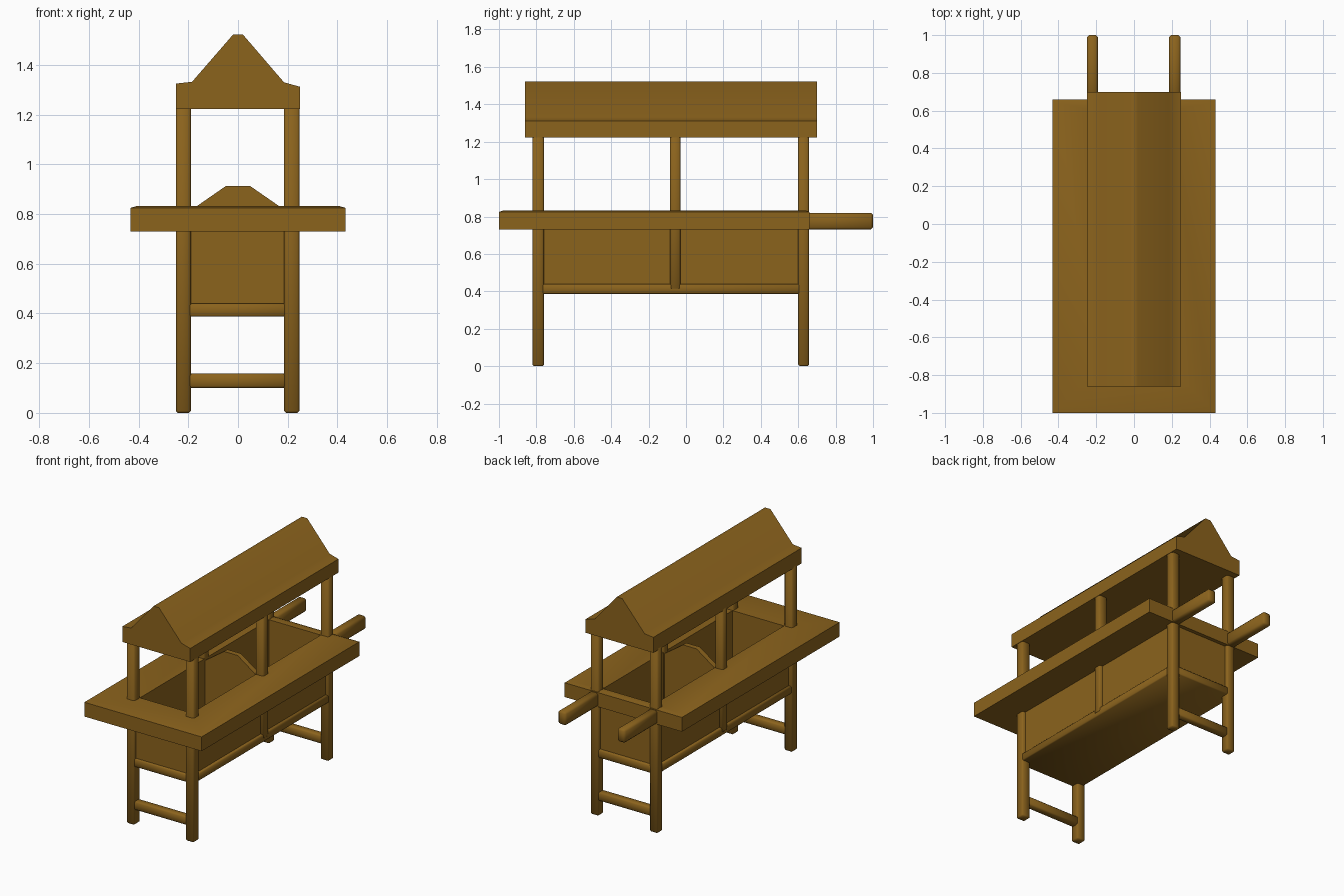
import bpy, bmesh, math

if "Cube" in bpy.data.objects:
    bpy.data.objects.remove(bpy.data.objects["Cube"])

wood = bpy.data.materials.new("brown_wood")
wood.diffuse_color = (0.26, 0.125, 0.012, 1)
wood.use_nodes = True
wood.node_tree.nodes["Principled BSDF"].inputs["Base Color"].default_value = wood.diffuse_color


def finish(name, bm, bevel=0.0):
    bmesh.ops.recalc_face_normals(bm, faces=bm.faces[:])
    me = bpy.data.meshes.new(name)
    bm.to_mesh(me)
    bm.free()
    me.materials.append(wood)
    ob = bpy.data.objects.new(name, me)
    bpy.context.collection.objects.link(ob)
    bpy.ops.object.select_all(action='DESELECT')
    ob.select_set(True)
    bpy.context.view_layer.objects.active = ob
    if bevel:
        m = ob.modifiers.new("bevel", 'BEVEL')
        m.width = bevel
        m.segments = 1
        bpy.ops.object.modifier_apply(modifier=m.name)
    bpy.ops.object.shade_smooth_by_angle(angle=math.radians(50))
    return ob


def box(name, x, y, z, bevel=0.0):
    bm = bmesh.new()
    bmesh.ops.create_cube(bm, size=1)
    for v in bm.verts:
        v.co = [(a + b) / 2 + c * (b - a) for (a, b), c in zip((x, y, z), v.co)]
    return finish(name, bm, bevel)


def ring(name, loops):
    """Closed rectangular frame; each loop is (half width, y0, y1, z)."""
    bm = bmesh.new()
    rows = [[bm.verts.new((sx * w, y, z)) for sx, y in ((-1, a), (1, a), (1, b), (-1, b))]
            for w, a, b, z in loops]
    for i, row in enumerate(rows):
        nxt = rows[(i + 1) % len(rows)]
        for j in range(4):
            k = (j + 1) % 4
            bm.faces.new((row[j], row[k], nxt[k], nxt[j]))
    return finish(name, bm)


def prism(name, profile, y0, y1):
    """Extrude an xz outline along y."""
    bm = bmesh.new()
    face = bm.faces.new([bm.verts.new((x, y0, z)) for x, z in profile])
    ext = bmesh.ops.extrude_face_region(bm, geom=[face])["geom"]
    bmesh.ops.translate(bm, vec=(0, y1 - y0, 0),
                        verts=[g for g in ext if isinstance(g, bmesh.types.BMVert)])
    return finish(name, bm)


# Posts and push handles on both sides
for side, x in (("left", (-0.25, -0.19)), ("right", (0.185, 0.247))):
    box(f"{side}_front_post", x, (-0.82, -0.76), (0, 1.24), 0.008)
    box(f"{side}_middle_post", x, (-0.085, -0.03), (0.41, 1.24), 0.008)
    box(f"{side}_back_post", x, (0.60, 0.657), (0, 1.24), 0.008)
    box(f"{side}_handle", x, (0.62, 1.0), (0.73, 0.82), 0.012)

# Low stretchers between the legs
for end, y in (("front", (-0.815, -0.765)), ("back", (0.603, 0.653))):
    box(f"{end}_stretcher", (-0.20, 0.20), y, (0.10, 0.158), 0.008)

# Counter frame around the open bin
ring("counter", [(0.432, -1.0, 0.66, 0.73), (0.432, -1.0, 0.66, 0.825),
                 (0.408, -0.976, 0.64, 0.832), (0.19, -0.76, 0.60, 0.828),
                 (0.19, -0.76, 0.60, 0.73)])

# Bin walls, floor and central divider
ring("bin_walls", [(0.225, -0.80, 0.635, 0.42), (0.225, -0.80, 0.635, 0.75),
                   (0.19, -0.76, 0.60, 0.75), (0.19, -0.76, 0.60, 0.42)])
box("bin_floor", (-0.243, 0.243), (-0.815, 0.653), (0.387, 0.44), 0.006)
prism("bin_divider", [(-0.19, 0.43), (0.19, 0.43), (0.19, 0.815), (0.05, 0.912),
                      (-0.05, 0.912), (-0.19, 0.815)], -0.075, -0.04)

# Gabled roof with flared eaves
prism("roof", [(-0.25, 1.222), (0.25, 1.222), (0.25, 1.312), (0.185, 1.33), (0.02, 1.522),
               (-0.02, 1.522), (-0.185, 1.332), (-0.25, 1.325)], -0.86, 0.70)
